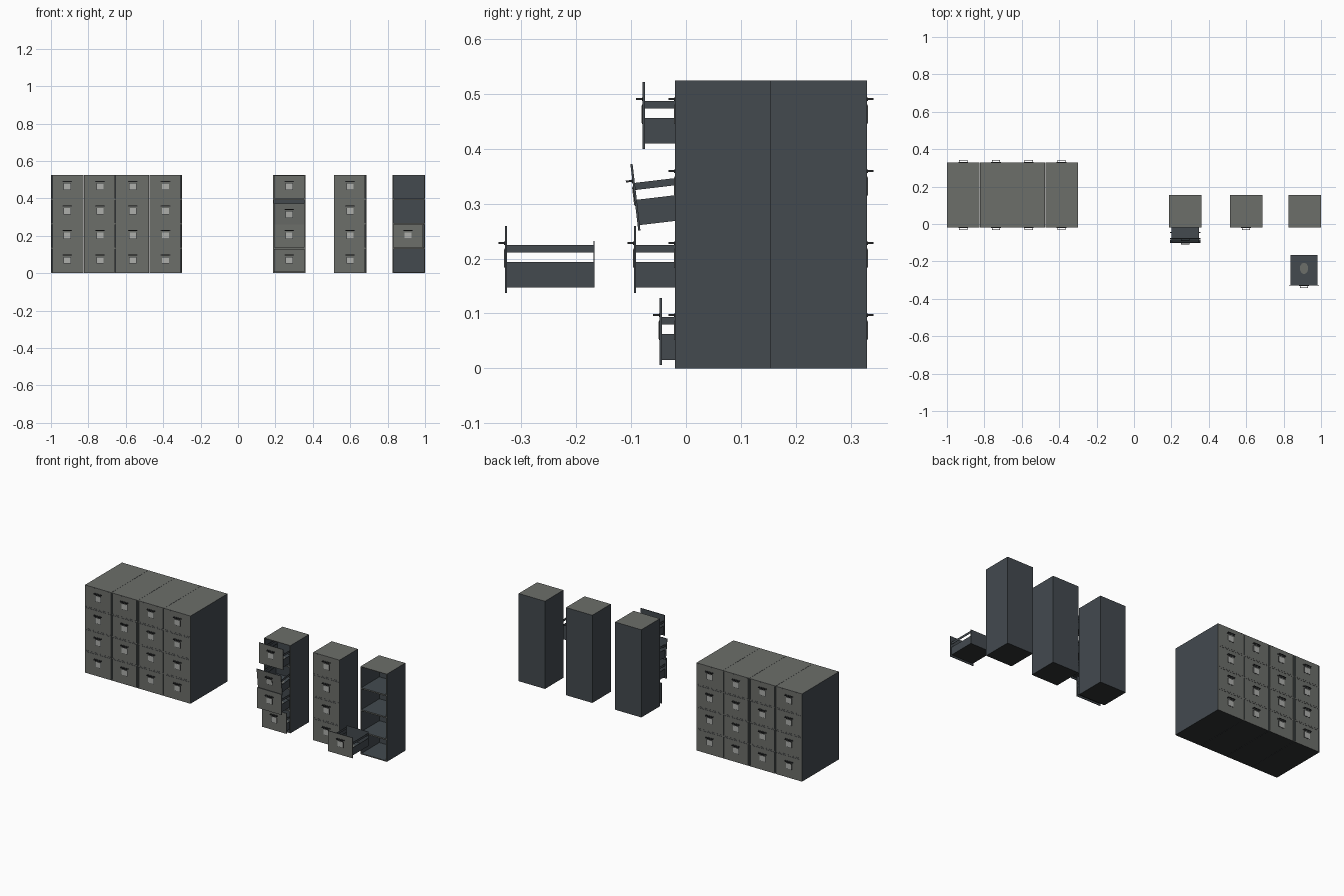
import bpy, bmesh, math
from mathutils import Matrix, Vector

if "Cube" in bpy.data.objects:
    bpy.data.objects.remove(bpy.data.objects["Cube"])

# Colours (linear)
COLOURS = [("steel_grey", (0.150, 0.156, 0.144)), ("blue_grey", (0.056, 0.068, 0.078)),
           ("dark_metal", (0.030, 0.032, 0.034)), ("label_light", (0.42, 0.43, 0.41))]
MATS = []
for name, c in COLOURS:
    m = bpy.data.materials.new(name)
    m.diffuse_color = (*c, 1)
    m.use_nodes = True
    m.node_tree.nodes["Principled BSDF"].inputs["Base Color"].default_value = m.diffuse_color
    MATS.append(m)
GREY, BLUE, DARK, LIGHT = range(4)

W, D, H = 0.174, 0.175, 0.525      # cabinet size
T = 0.0055                         # wall thickness
PITCH = 0.1313                     # drawer spacing
PW, PH = 0.161, 0.1225             # drawer front size


def box(bm, x0, x1, y0, y1, z0, z1, mat=BLUE, top=None, front=None, under=None):
    """Axis-aligned box; top/front/under override the colour of those faces."""
    mtx = Matrix.Translation(((x0 + x1) / 2, (y0 + y1) / 2, (z0 + z1) / 2)) @ \
        Matrix.Diagonal((x1 - x0, y1 - y0, z1 - z0, 1))
    verts = bmesh.ops.create_cube(bm, size=1, matrix=mtx)["verts"]
    for f in {f for v in verts for f in v.link_faces}:
        f.normal_update()
        f.material_index = mat
        if top is not None and f.normal.z > 0.9:
            f.material_index = top
        if front is not None and f.normal.y < -0.9:
            f.material_index = front
        if under is not None and f.normal.z < -0.9:
            f.material_index = under


def to_mesh(bm, name):
    me = bpy.data.meshes.new(name)
    bm.to_mesh(me)
    bm.free()
    for m in MATS:
        me.materials.append(m)
    return me


def place(me, name, mtx):
    ob = bpy.data.objects.new(name, me)
    bpy.context.collection.objects.link(ob)
    ob.matrix_world = mtx


def cabinet_mesh():
    """Open-fronted case with three dividers; front plane at y = 0."""
    bm = bmesh.new()
    h = W / 2
    box(bm, -h, h, 0, D, 0, T, front=GREY, under=DARK)
    box(bm, -h, h, 0, D, H - 0.003, H, top=GREY, front=GREY)
    for x0, x1 in ((-h, -h + T), (h - T, h)):
        box(bm, x0, x1, 0, D, T, H - 0.003, front=GREY)
    box(bm, -h + T, h - T, D - 0.004, D, T, H - 0.003)
    for k in range(1, 4):
        z = T + k * PITCH
        box(bm, -h + T, h - T, 0, D - 0.004, z - 0.008, z - 0.0005, front=GREY)
    return to_mesh(bm, "cabinet_case")


def drawer_mesh():
    """Drawer; origin at the bottom of its front panel, front at y = 0."""
    bm = bmesh.new()
    L, bw = 0.163, 0.0725
    box(bm, -PW / 2, PW / 2, 0, 0.004, 0, PH, front=GREY)             # front panel
    box(bm, -bw, bw, 0.004, L, 0.010, 0.012, under=DARK)              # floor
    box(bm, -bw, bw, L - 0.002, L, 0.012, 0.095)                      # back plate
    for s in (-1, 1):
        xa, xb = sorted((s * bw, s * (bw - 0.002)))
        box(bm, xa, xb, 0.004, L - 0.002, 0.012, 0.0565)              # low side
        box(bm, xa, xb, 0.004, L - 0.002, 0.0745, 0.0875)             # side rail
        xa, xb = sorted((s * 0.022, s * 0.0195))
        box(bm, xa, xb, -0.0095, 0, 0.090, 0.0935, DARK)              # pull ends
    box(bm, -0.022, 0.022, -0.012, -0.0095, 0.090, 0.0935, DARK)      # pull bar
    box(bm, -0.026, 0.026, -0.0015, 0, 0.088, 0.0945, DARK)           # pull back plate
    box(bm, -0.0195, 0.0195, -0.001, 0, 0.046, 0.0815, DARK)          # label frame
    box(bm, -0.0175, 0.0175, -0.002, -0.001, 0.048, 0.0795, LIGHT)    # label
    # oval plate on the drawer floor
    mtx = Matrix.Translation((0, 0.093, 0.0125)) @ Matrix.Diagonal((0.022, 0.030, 1, 1))
    vs = bmesh.ops.create_cone(bm, cap_ends=True, segments=20, radius1=1, radius2=1,
                               depth=0.001, matrix=mtx)["verts"]
    for f in {f for v in vs for f in v.link_faces}:
        f.material_index = GREY
    return to_mesh(bm, "drawer")


CASE, DRAWER = cabinet_mesh(), drawer_mesh()


def cabinet(name, x, y, turned=False, drawers=((0, 0),) * 4):
    """drawers: (pull-out distance, tilt) from bottom to top; None = missing."""
    base = Matrix.Translation((x, y, 0))
    if turned:
        base = base @ Matrix.Rotation(math.pi, 4, 'Z')
    place(CASE, name + "_case", base)
    for k, d in enumerate(drawers):
        if d is None:
            continue
        z = T + k * PITCH - (0.0175 if d[1] else 0)
        place(DRAWER, f"{name}_drawer_{k + 1}",
              base @ Matrix.Translation((0, -d[0], z)) @ Matrix.Rotation(d[1], 4, 'X'))


FRONT = -0.02
# Block of eight cabinets, back to back
for i in range(4):
    x = -0.9125 + i * 0.175
    cabinet(f"block_front_{i + 1}", x, FRONT)
    cabinet(f"block_back_{i + 1}", x, FRONT + 2 * D, turned=True)

# Single cabinets: open drawers, closed, and emptied
cabinet("open_cabinet", 0.274, FRONT,
        drawers=((0.028, 0), (0.075, 0), (0.067, 0.118), (0.059, 0)))
cabinet("closed_cabinet", 0.599, FRONT)
cabinet("empty_cabinet", 0.9125, FRONT, drawers=(None,) * 4)

# Loose drawer in front of the emptied cabinet
place(DRAWER, "loose_drawer", Matrix.Translation((0.909, -0.33, T + PITCH)))
